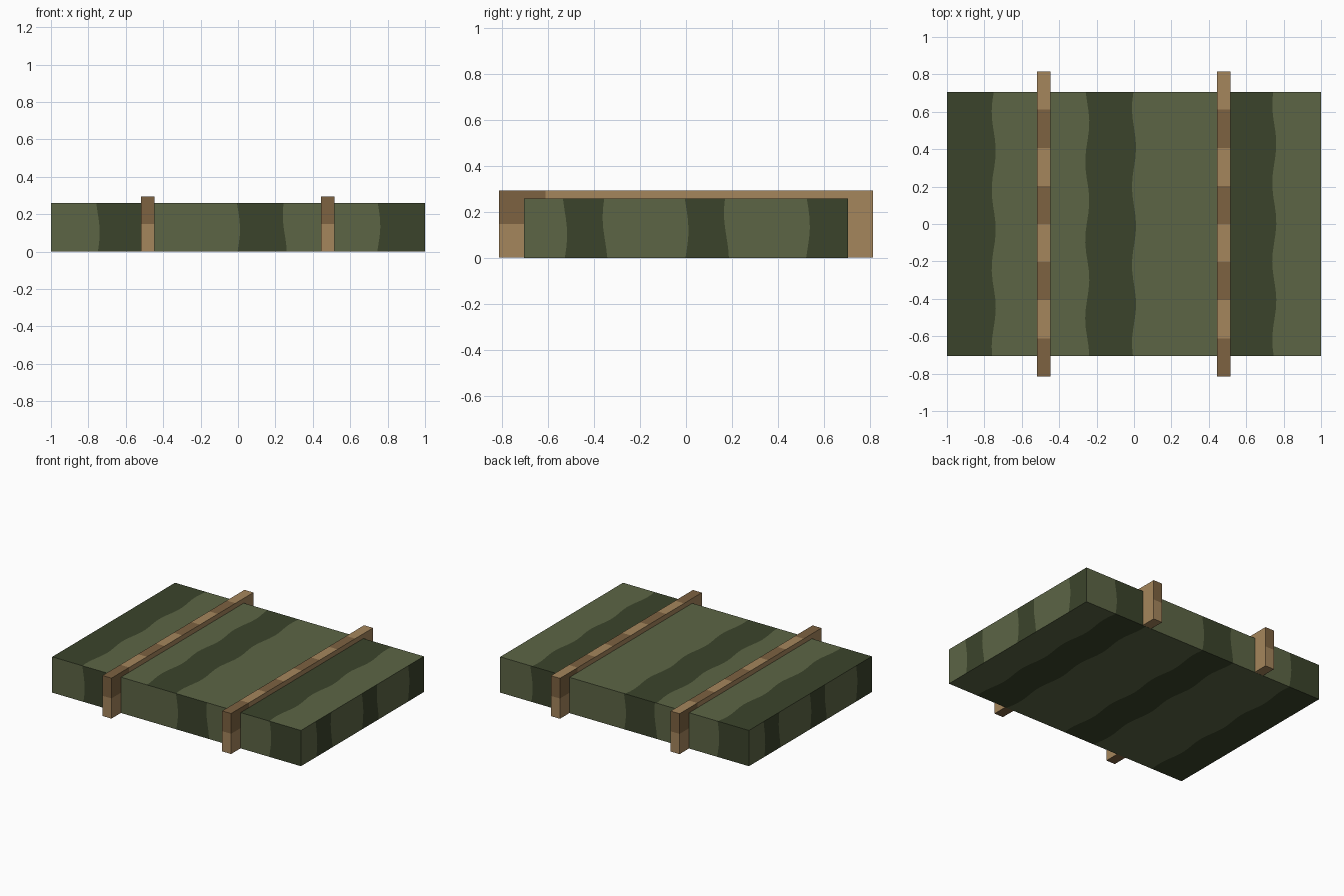
import bpy, bmesh, math
from mathutils import Vector

if "Cube" in bpy.data.objects:
    bpy.data.objects.remove(bpy.data.objects["Cube"], do_unlink=True)


def material(name, hex_code):
    srgb = [int(hex_code[i:i + 2], 16) / 255 for i in (0, 2, 4)]
    rgba = [((c + 0.055) / 1.055) ** 2.4 for c in srgb] + [1]
    m = bpy.data.materials.new(name)
    m.use_nodes = True
    m.diffuse_color = rgba
    bsdf = m.node_tree.nodes["Principled BSDF"]
    bsdf.inputs["Base Color"].default_value = rgba
    bsdf.inputs["Roughness"].default_value = 0.9
    return m


cloth = [material("light green", "5C6545"), material("dark green", "3B442B")]
leather = [material("tan", "A5865C"), material("brown", "7D6241")]

X, Y, Z = Vector((1, 0, 0)), Vector((0, 1, 0)), Vector((0, 0, 1))


def panel(bm, half, u, v, cols, rows, is_dark, wave=0):
    """One side of a box, cut into columns (along u) and rows (along v)."""
    def scaled(d):
        return Vector([a * b for a, b in zip(d, half)])

    corner = scaled(u.cross(v))
    length = 2 * scaled(u).length
    grid = []
    for j in range(rows + 1):
        line = []
        for i in range(cols + 1):
            s = 2 * i / cols - 1
            t = 2 * j / rows - 1
            if 0 < i < cols:
                height = t * scaled(v).length
                s += wave / length * math.sin(height * 15 + i * 2)
            line.append(bm.verts.new(corner + scaled(u) * s + scaled(v) * t))
        grid.append(line)
    for j in range(rows):
        for i in range(cols):
            f = bm.faces.new((grid[j][i], grid[j][i + 1],
                              grid[j + 1][i + 1], grid[j + 1][i]))
            f.material_index = int(is_dark(i, j))


def finish(name, bm, mats, location):
    bmesh.ops.remove_doubles(bm, verts=bm.verts, dist=0.0001)
    mesh = bpy.data.meshes.new(name)
    bm.to_mesh(mesh)
    bm.free()
    for m in mats:
        mesh.materials.append(m)
    ob = bpy.data.objects.new(name, mesh)
    ob.location = location
    bpy.context.collection.objects.link(ob)


# Striped bundle: every third column is dark
half = (1, 0.705, 0.13)
bm = bmesh.new()
for u in (X, -X, Y, -Y):
    panel(bm, half, u, Z, 8, 6, lambda i, j: i % 3 == 1, 0.022)
panel(bm, half, X, Y, 8, 28, lambda i, j: i % 3 == 0, 0.022)
panel(bm, half, -X, Y, 8, 28, lambda i, j: i % 3 == 1, 0.022)
finish("bundle", bm, cloth, (0, 0, 0.13))

# Two straps, set a hair above the ground so the bundle's underside stays clean
for name, x in (("right_strap", -0.483), ("left_strap", 0.479)):
    half = (0.036, 0.815, 0.147)
    bm = bmesh.new()
    for u in (Y, -Y):
        panel(bm, half, u, Z, 8, 2, lambda i, j: i == 0 and j == 1)
    for u in (X, -X):
        panel(bm, half, u, Z, 1, 2, lambda i, j: j == 1)
    for v in (X, -X):
        panel(bm, half, Y, v, 8, 1, lambda i, j: i % 2 == 0)
    finish(name, bm, leather, (x, 0, 0.148))
